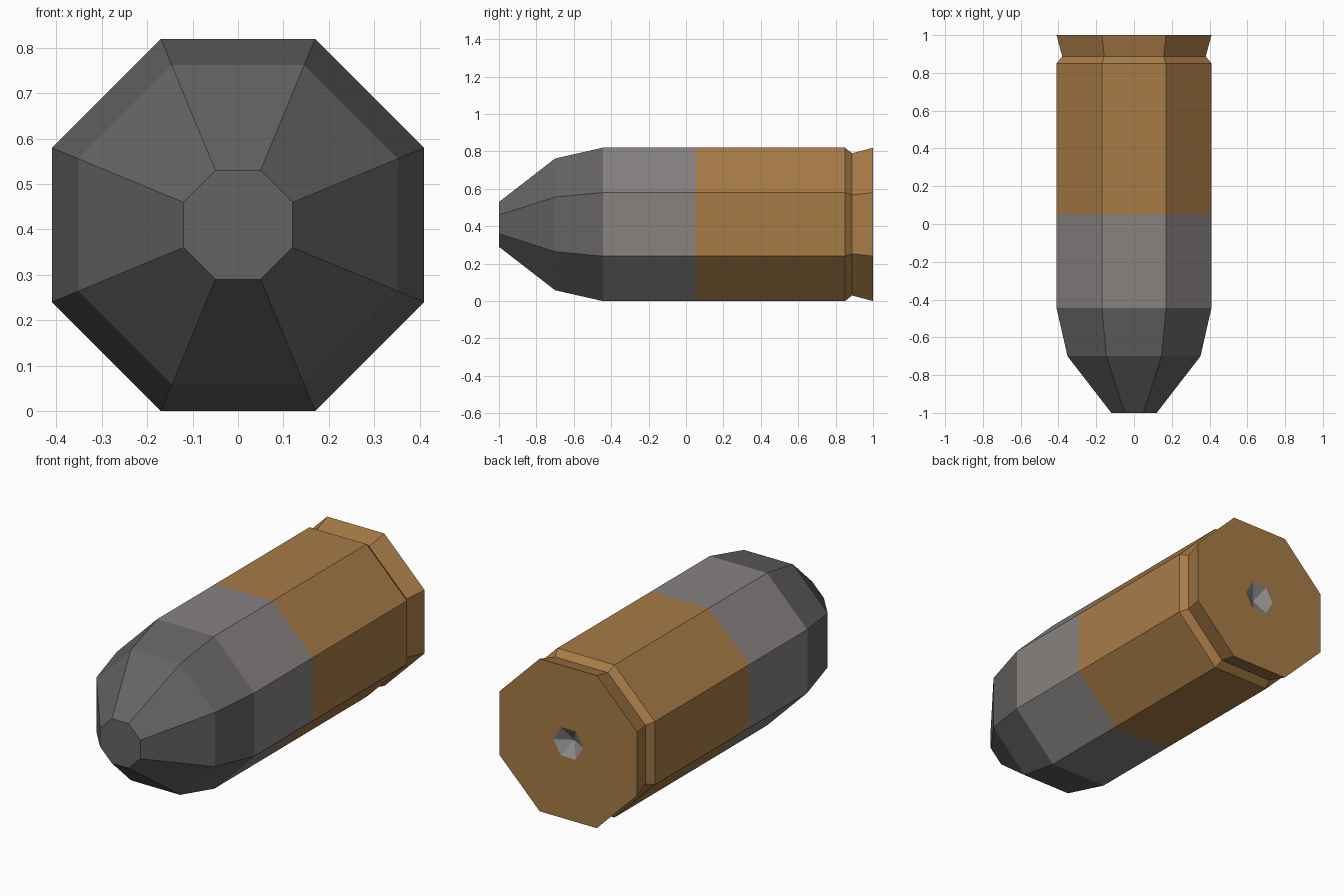
import bpy, bmesh, math

old = bpy.data.objects.get("Cube")
if old:
    bpy.data.objects.remove(old, do_unlink=True)

APOTHEM = 0.41
SIDES = 8


def material(name, rgb):
    m = bpy.data.materials.new(name)
    m.use_nodes = True
    m.diffuse_color = (*rgb, 1)
    m.node_tree.nodes["Principled BSDF"].inputs["Base Color"].default_value = (*rgb, 1)
    return m


brass = material("brass", (0.39, 0.20, 0.062))
steel = material("steel grey", (0.238, 0.223, 0.216))
dark = material("dark tip grey", (0.133, 0.127, 0.122))
primer_grey = material("primer grey", (0.28, 0.27, 0.27))


def ring(bm, y, radius, sides, turn=0.0):
    """Regular polygon of vertices around the long axis."""
    angles = [turn + math.tau * i / sides for i in range(sides)]
    return [bm.verts.new((radius * math.cos(a), y, APOTHEM + radius * math.sin(a)))
            for a in angles]


def octagon(bm, y, apothem):
    return ring(bm, y, apothem / math.cos(math.pi / SIDES), SIDES, math.pi / SIDES)


def bridge(bm, a, b):
    n = len(a)
    for i in range(n):
        j = (i + 1) % n
        bm.faces.new((a[i], a[j], b[j], b[i]))


def loop_edges(bm, loop):
    return [bm.edges.get((loop[i - 1], loop[i])) for i in range(len(loop))]


def finish(bm, name, mats):
    mesh = bpy.data.meshes.new(name)
    bm.to_mesh(mesh)
    bm.free()
    for m in mats:
        mesh.materials.append(m)
    ob = bpy.data.objects.new(name, mesh)
    bpy.context.collection.objects.link(ob)
    return ob


def shell(bm, profile):
    """Sweep (y, apothem) pairs into an octagonal tube, return its rings."""
    rings = [octagon(bm, y, r) for y, r in profile]
    for a, b in zip(rings, rings[1:]):
        bridge(bm, a, b)
    return rings


# Bullet: flat nose, two dark tapers, lighter straight band
bm = bmesh.new()
rings = shell(bm, [(-1, 0.12), (-0.7, 0.352), (-0.445, APOTHEM), (0.05, APOTHEM)])
bm.faces.new(rings[0])
bmesh.ops.recalc_face_normals(bm, faces=bm.faces)
for f in bm.faces:
    f.material_index = 0 if f.calc_center_median().y < -0.5 else 1
finish(bm, "bullet", [dark, steel])

# Casing: straight body, extractor groove, flared rim, base with a hexagonal hole
HOLE = 0.088
bm = bmesh.new()
rings = shell(bm, [(0.05, APOTHEM), (0.85, APOTHEM), (0.888, 0.38), (1, APOTHEM)])
hole = ring(bm, 1, HOLE, 6)
for i in range(6):
    bm.edges.new((hole[i - 1], hole[i]))
bmesh.ops.triangle_fill(bm, use_beauty=True, normal=(0, 1, 0),
                        edges=loop_edges(bm, rings[-1]) + loop_edges(bm, hole))
bmesh.ops.recalc_face_normals(bm, faces=bm.faces)
finish(bm, "casing", [brass])

# Primer dent: shallow cone sunk into the base
bm = bmesh.new()
rim = ring(bm, 1, HOLE, 6)
apex = bm.verts.new((0, 0.95, APOTHEM))
for i in range(6):
    f = bm.faces.new((rim[i - 1], rim[i], apex))
    f.normal_update()
    if f.normal.y < 0:
        f.normal_flip()
finish(bm, "primer_dent", [primer_grey])
